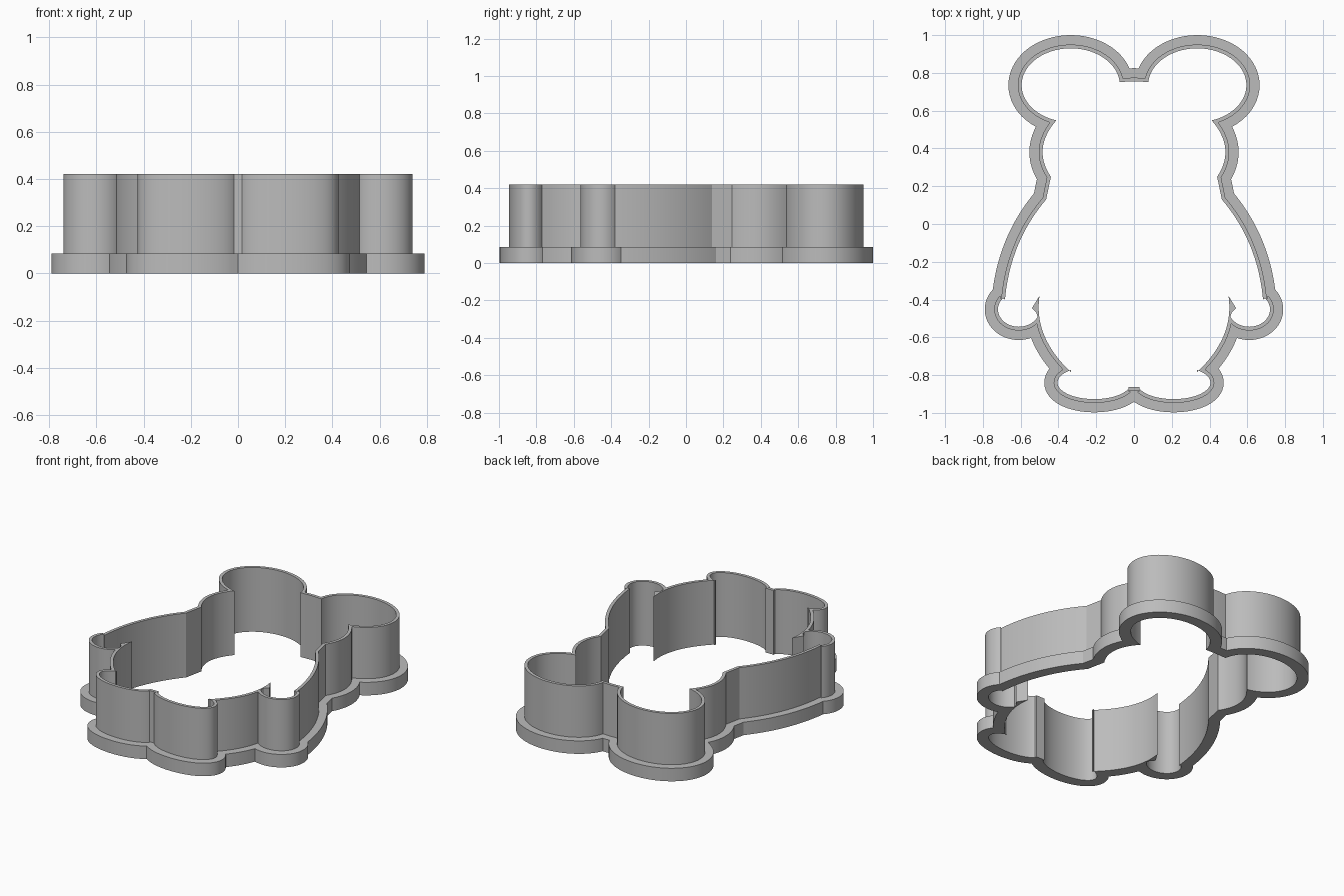
import bpy
import bmesh
import math
from mathutils import Vector
from mathutils.geometry import intersect_line_line_2d

cube = bpy.data.objects.get("Cube")
if cube:
    bpy.data.objects.remove(cube, do_unlink=True)

FLANGE_TOP, WALL_TOP = 0.085, 0.42
WALL_THICK, FLANGE_WIDTH = 0.02, 0.07

grey = bpy.data.materials.new("plain_grey")
grey.use_nodes = True
colour = (0.5, 0.5, 0.5, 1)
grey.diffuse_color = colour
grey.node_tree.nodes["Principled BSDF"].inputs["Base Color"].default_value = colour


def ellipse(cx, cy, rx, ry, start, end, n=48):
    angles = [math.radians(start + (end - start) * i / n) for i in range(n + 1)]
    return [Vector((cx + rx * math.cos(a), cy + ry * math.sin(a))) for a in angles]


def bow(a, mid, b, n=24):
    """Quadratic curve from a to b passing through mid."""
    a, mid, b = Vector(a), Vector(mid), Vector(b)
    c = mid * 2 - (a + b) / 2
    ts = [i / n for i in range(n + 1)]
    return [a * (1 - t) ** 2 + c * 2 * t * (1 - t) + b * t * t for t in ts]


def line(*pts):
    return [Vector(p) for p in pts]


# Half of the inner outline, from top centre clockwise to bottom centre
bridge = line((0, 0.755), (0.076, 0.752))
ear = ellipse(0.335, 0.735, 0.26, 0.195, 175, -73)
cheek = bow((0.41, 0.55), (0.483, 0.40), (0.44, 0.25))
neck = line((0.44, 0.25), (0.465, 0.13))
arm = bow((0.465, 0.13), (0.615, -0.115), (0.683, -0.40))
hand = ellipse(0.61, -0.452, 0.11, 0.092, 40, -155)
hand_tip = line((0.517, -0.468), (0.54, -0.445))
leg = bow((0.50, -0.38), (0.475, -0.59), (0.333, -0.785))
foot = ellipse(0.21, -0.84, 0.195, 0.087, 51, -157)
notch = line((0.03, -0.862), (0, -0.862), (-0.06, -0.862))


def offset(pts, d):
    out = []
    for i, p in enumerate(pts):
        t = (pts[min(i + 1, len(pts) - 1)] - pts[max(i - 1, 0)]).normalized()
        out.append(p + Vector((-t.y, t.x)) * d)
    return out


def join(a, b):
    """Trim two paths where they first cross and chain them."""
    for i in range(len(a) - 1):
        for j in range(len(b) - 1):
            hit = intersect_line_line_2d(a[i], a[i + 1], b[j], b[j + 1])
            if hit:
                return a[:i + 1] + [hit] + b[j + 1:]
    return a + b


def outline(d):
    """Closed symmetric outline grown outward by d."""
    if d == 0:
        half = (bridge + ear + cheek + neck + arm + hand + hand_tip
                + leg + foot + notch)
    else:
        half = offset(bridge, d)
        for part in (ear, cheek, neck, arm, hand, leg, foot, notch):
            half = join(half, offset(part, d))
    half = [p.copy() for p in half if p.x > -1e-5]
    clean = [half[0]]
    for p in half[1:]:
        if (p - clean[-1]).length > 0.002:
            clean.append(p)
    clean[0].x = clean[-1].x = 0
    return clean + [Vector((-p.x, p.y)) for p in reversed(clean[1:-1])]


def ring(name, d, z0, z1):
    """Solid band between the inner outline and its offset."""
    bm = bmesh.new()
    edges = []
    for loop in (outline(0), outline(d)):
        vs = [bm.verts.new((p.x, p.y, z0)) for p in loop]
        edges += [bm.edges.new((v, vs[i - 1])) for i, v in enumerate(vs)]
    bmesh.ops.triangle_fill(bm, edges=edges, use_beauty=True)
    top = bmesh.ops.extrude_face_region(bm, geom=bm.faces[:], use_keep_orig=True)
    moved = [g for g in top["geom"] if isinstance(g, bmesh.types.BMVert)]
    bmesh.ops.translate(bm, verts=moved, vec=(0, 0, z1 - z0))
    bmesh.ops.recalc_face_normals(bm, faces=bm.faces[:])
    mesh = bpy.data.meshes.new(name)
    bm.to_mesh(mesh)
    bm.free()
    mesh.materials.append(grey)
    obj = bpy.data.objects.new(name, mesh)
    bpy.context.collection.objects.link(obj)
    bpy.ops.object.select_all(action="DESELECT")
    obj.select_set(True)
    bpy.context.view_layer.objects.active = obj
    bpy.ops.object.shade_smooth_by_angle(angle=math.radians(25))


# Wide grip flange below, thin cutting wall above
ring("grip_flange", FLANGE_WIDTH, 0, FLANGE_TOP)
ring("cutting_wall", WALL_THICK, FLANGE_TOP, WALL_TOP)
